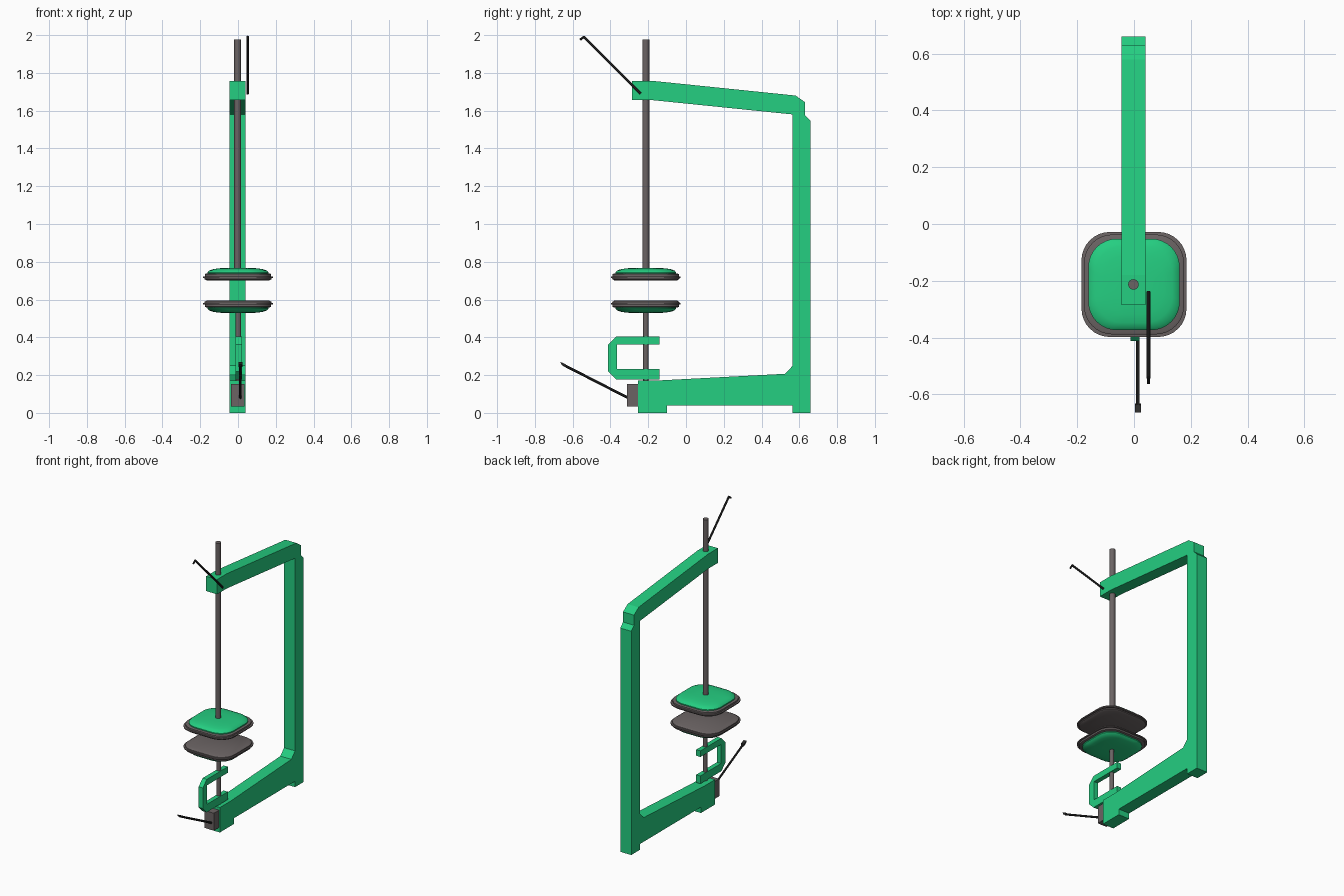
import bpy, bmesh, math
from mathutils import Vector

if "Cube" in bpy.data.objects:
    bpy.data.objects.remove(bpy.data.objects["Cube"])

ROD_Y = -0.213


def material(name, rgb):
    m = bpy.data.materials.new(name)
    m.use_nodes = True
    m.diffuse_color = (*rgb, 1)
    m.node_tree.nodes["Principled BSDF"].inputs["Base Color"].default_value = (*rgb, 1)
    return m


GREEN = material("green paint", (0.018, 0.62, 0.22))
GREY = material("warm grey steel", (0.145, 0.125, 0.125))
BLACK = material("black metal", (0.025, 0.025, 0.025))


def finish(name, bm, mat, smooth=False):
    bmesh.ops.recalc_face_normals(bm, faces=bm.faces)
    mesh = bpy.data.meshes.new(name)
    bm.to_mesh(mesh)
    bm.free()
    mesh.materials.append(mat)
    obj = bpy.data.objects.new(name, mesh)
    bpy.context.collection.objects.link(obj)
    if smooth:
        bpy.ops.object.select_all(action="DESELECT")
        obj.select_set(True)
        bpy.context.view_layer.objects.active = obj
        bpy.ops.object.shade_smooth_by_angle(angle=math.radians(35))
    return obj


def extrude_profile(name, points, x0, x1, mat):
    """Extrude a side outline of (y, z) points across x."""
    bm = bmesh.new()
    face = bm.faces.new([bm.verts.new((x0, y, z)) for y, z in points])
    ext = bmesh.ops.extrude_face_region(bm, geom=[face])
    moved = [v for v in ext["geom"] if isinstance(v, bmesh.types.BMVert)]
    bmesh.ops.translate(bm, verts=moved, vec=(x1 - x0, 0, 0))
    return finish(name, bm, mat)


def bar(name, a, b, radius, mat, sides=16):
    """Straight round bar between two points."""
    a, b = Vector(a), Vector(b)
    bm = bmesh.new()
    bmesh.ops.create_cone(bm, cap_ends=True, segments=sides, radius1=radius,
                          radius2=radius, depth=(b - a).length)
    turn = (b - a).to_track_quat("Z", "Y").to_matrix()
    bmesh.ops.rotate(bm, verts=bm.verts, matrix=turn)
    bmesh.ops.translate(bm, verts=bm.verts, vec=(a + b) / 2)
    return finish(name, bm, mat, True)


def rounded_stack(name, layers, mat):
    """Loft rounded squares given as (z, half size, corner radius)."""
    bm = bmesh.new()
    rings = []
    for z, half, r in layers:
        ring = []
        for corner in range(4):
            mid = math.pi * (corner / 2 + 0.25)
            cx = math.copysign(half - r, math.cos(mid))
            cy = math.copysign(half - r, math.sin(mid))
            for i in range(9):
                t = math.pi / 2 * (corner + i / 8)
                ring.append(bm.verts.new((cx + r * math.cos(t),
                                          ROD_Y + cy + r * math.sin(t), z)))
        rings.append(ring)
    for low, high in zip(rings, rings[1:]):
        for i in range(len(low)):
            j = (i + 1) % len(low)
            bm.faces.new((low[i], low[j], high[j], high[i]))
    bm.faces.new(rings[0])
    bm.faces.new(rings[-1])
    return finish(name, bm, mat, True)


# Main frame: foot, column and top arm
extrude_profile("frame", [
    (-0.255, 0), (-0.10, 0), (-0.10, 0.04), (0.565, 0.04), (0.565, 0),
    (0.66, 0), (0.66, 1.545), (0.63, 1.575), (0.63, 1.645), (0.58, 1.68),
    (-0.18, 1.758), (-0.285, 1.758), (-0.285, 1.656), (-0.18, 1.656),
    (0.565, 1.58), (0.565, 0.25), (0.525, 0.207), (-0.14, 0.172),
    (-0.255, 0.172)], -0.044, 0.04, GREEN)

# Clamp-shaped bracket on the lower rod
extrude_profile("rod_bracket", [
    (-0.14, 0.178), (-0.37, 0.178), (-0.412, 0.22), (-0.412, 0.362),
    (-0.37, 0.405), (-0.14, 0.405), (-0.14, 0.363), (-0.365, 0.363),
    (-0.365, 0.232), (-0.14, 0.232)], -0.012, 0.02, GREEN)

# Rods
bar("upper_rod", (-0.002, ROD_Y, 0.72), (-0.002, ROD_Y, 1.977), 0.0185, GREY)
bar("lower_rod", (0.002, ROD_Y, 0.16), (0.002, ROD_Y, 0.56), 0.014, GREY)

# Two facing pads, mirrored about the gap between them
PAD_GAP_Z = 0.648
pad = [(0.053, 0.165, 0.10), (0.060, 0.177, 0.10), (0.066, 0.178, 0.10),
       (0.067, 0.185, 0.10), (0.074, 0.185, 0.10), (0.075, 0.176, 0.10),
       (0.086, 0.176, 0.10), (0.089, 0.170, 0.10)]
dome = [(0.086, 0.161, 0.10), (0.096, 0.161, 0.10), (0.105, 0.153, 0.10),
        (0.112, 0.135, 0.095), (0.117, 0.105, 0.08), (0.120, 0.06, 0.05)]
for side, sign in (("upper", 1), ("lower", -1)):
    for part, layers, mat in (("pad", pad, GREY), ("pad_cover", dome, GREEN)):
        rounded_stack(f"{side}_{part}",
                      [(PAD_GAP_Z + sign * z, h, r) for z, h, r in layers], mat)

# Grey block on the front of the foot
extrude_profile("front_block", [(-0.312, 0.033), (-0.255, 0.033),
                                (-0.255, 0.153), (-0.312, 0.153)],
                -0.036, 0.034, GREY)

# Upper lever with a bent tip
bar("upper_lever", (0.051, -0.24, 1.69), (0.051, -0.542, 1.992), 0.007, BLACK, 10)
bar("upper_lever_tip", (0.051, -0.539, 1.992), (0.051, -0.561, 1.975), 0.006, BLACK, 10)

# Lower lever with a crosswise tip
bar("lower_lever", (0.013, -0.30, 0.076), (0.013, -0.65, 0.255), 0.007, BLACK, 10)
extrude_profile("lower_lever_tip", [(-0.633, 0.242), (-0.660, 0.256),
                                    (-0.665, 0.270), (-0.638, 0.258)],
                0.003, 0.025, BLACK)
